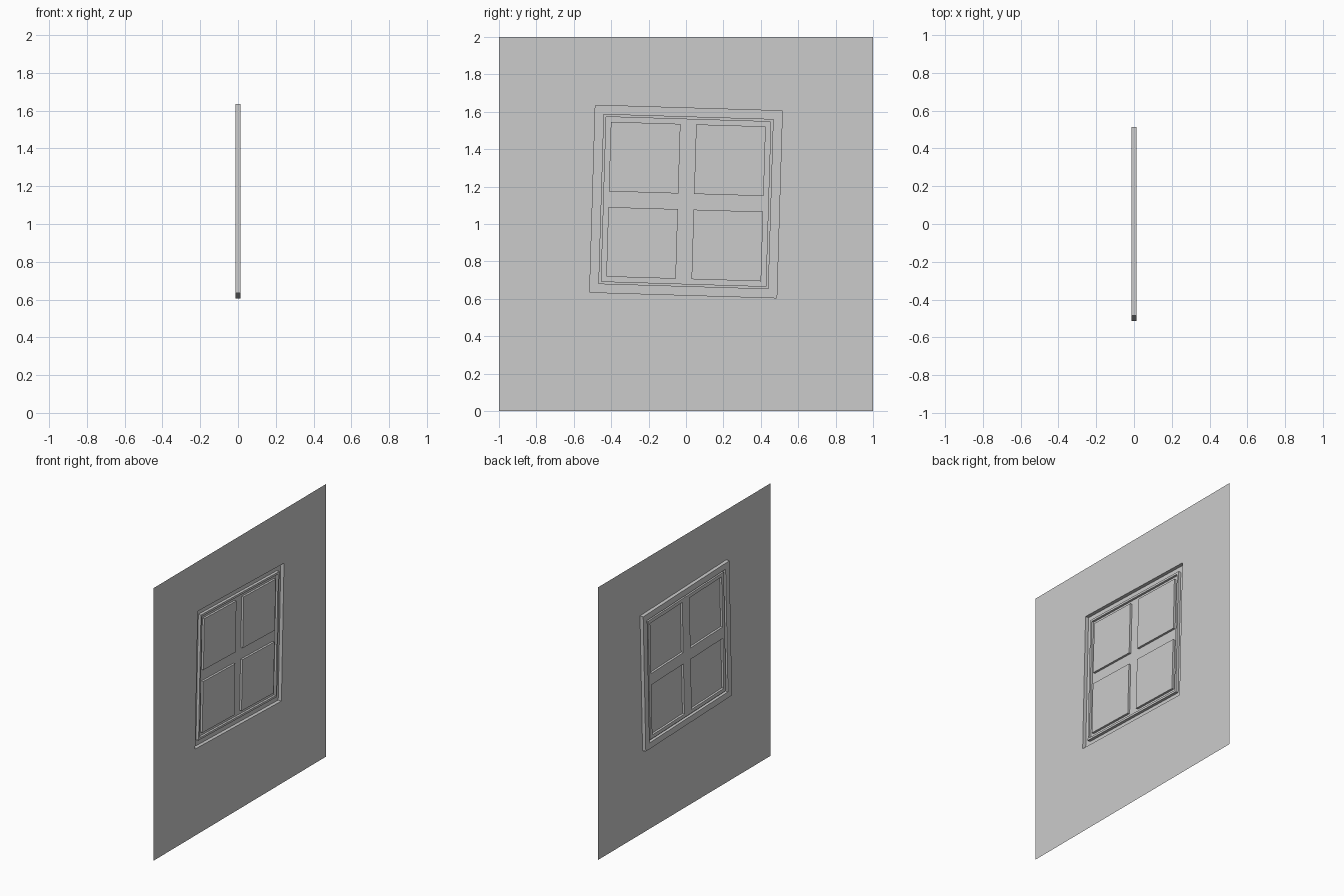
import bpy, bmesh, math

if "Cube" in bpy.data.objects:
    bpy.data.objects.remove(bpy.data.objects["Cube"])

TILT = 0.03           # the window hangs slightly crooked
CZ = 1.12             # window centre height
WALL, FRONT = 0.013, -0.013
GAP, SASH, PANE = 0.008, -0.008, 0.008


def pt(u, v, x):
    """Window coordinates (u across, v up, depth x) to world."""
    c, s = math.cos(TILT), math.sin(TILT)
    return (x, u * c + v * s, CZ - u * s + v * c)


def rect(u0, v0, u1, v1, x):
    return [pt(u, v, x) for u, v in ((u0, v0), (u1, v0), (u1, v1), (u0, v1))]


def square(h, x):
    return rect(-h, -h, h, h, x)


def band(a, b):
    """Four quads joining two corner loops."""
    return [(a[i], a[(i + 1) % 4], b[(i + 1) % 4], b[i]) for i in range(4)]


def build(name, faces):
    bm = bmesh.new()
    for f in faces:
        bm.faces.new([bm.verts.new(p) for p in f])
    bmesh.ops.remove_doubles(bm, verts=bm.verts, dist=1e-5)
    bmesh.ops.recalc_face_normals(bm, faces=bm.faces)
    me = bpy.data.meshes.new(name)
    bm.to_mesh(me)
    bm.free()
    ob = bpy.data.objects.new(name, me)
    bpy.context.collection.objects.link(ob)


# Wall sheet with the window opening
wall_edge = [(WALL, -1, 0), (WALL, 1, 0), (WALL, 1, 2), (WALL, -1, 2)]
build("wall", band(wall_edge, square(0.5, WALL)))

# Stepped frame: outer side, face, inner side, recessed gap, sash side
steps = [(0.5, WALL), (0.5, FRONT), (0.455, FRONT), (0.455, GAP),
         (0.44, GAP), (0.44, SASH)]
loops = [square(h, x) for h, x in steps]
build("window_frame", [f for a, b in zip(loops, loops[1:]) for f in band(a, b)])

# Sash bars and four recessed panes
cuts = [-0.44, -0.414, -0.042, 0.042, 0.414, 0.44]
bars, panes = [], []
for i in range(5):
    for j in range(5):
        cell = (cuts[i], cuts[j], cuts[i + 1], cuts[j + 1])
        if i % 2 and j % 2:
            bars += band(rect(*cell, SASH), rect(*cell, PANE))
            panes.append(rect(*cell, PANE))
        else:
            bars.append(rect(*cell, SASH))
build("sash_bars", bars)
build("window_panes", panes)
